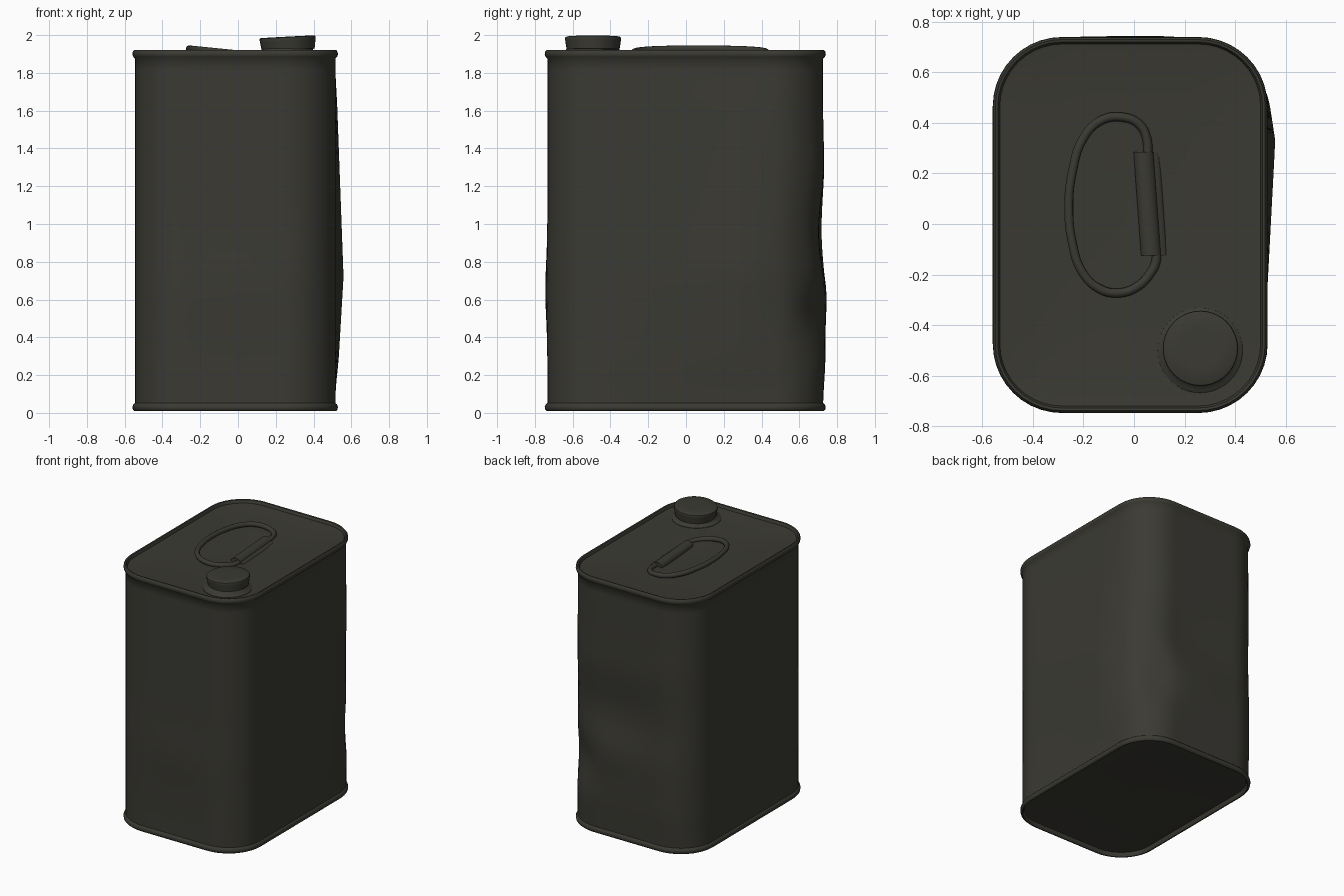
import bpy, bmesh, math
from mathutils import Vector, Matrix

if "Cube" in bpy.data.objects:
    bpy.data.objects.remove(bpy.data.objects["Cube"])

mat = bpy.data.materials.new("dark olive metal")
mat.diffuse_color = (0.043, 0.042, 0.033, 1)
mat.use_nodes = True
mat.node_tree.nodes["Principled BSDF"].inputs["Base Color"].default_value = mat.diffuse_color


def finish(ob, angle=40):
    if not ob.data.materials:
        ob.data.materials.append(mat)
    bpy.ops.object.select_all(action='DESELECT')
    ob.select_set(True)
    bpy.context.view_layer.objects.active = ob
    bpy.ops.object.shade_smooth_by_angle(angle=math.radians(angle))


def mesh_object(name, bm, angle=40):
    bmesh.ops.recalc_face_normals(bm, faces=bm.faces)
    me = bpy.data.meshes.new(name)
    bm.to_mesh(me)
    bm.free()
    ob = bpy.data.objects.new(name, me)
    bpy.context.collection.objects.link(ob)
    finish(ob, angle)
    return ob


def loft(bm, rings):
    """Skin closed rings of points and cap both ends."""
    vs = [[bm.verts.new(p) for p in r] for r in rings]
    n = len(vs[0])
    for a, b in zip(vs, vs[1:]):
        for i in range(n):
            bm.faces.new((a[i], a[(i + 1) % n], b[(i + 1) % n], b[i]))
    bm.faces.new(vs[0])
    bm.faces.new(vs[-1])


def rounded_rect(hx, hy, r, off, cx=-0.015, cy=-0.004, arc=10, side=14):
    """Rounded rectangle with subdivided sides, grown by off."""
    corners = []
    for sx, sy, a0 in ((1, 1, 0), (-1, 1, 90), (-1, -1, 180), (1, -1, 270)):
        c = Vector((cx + sx * (hx - r), cy + sy * (hy - r)))
        corners.append([c + (r + off) * Vector((math.cos(t), math.sin(t)))
                        for t in (math.radians(a0 + 90 * k / arc) for k in range(arc + 1))])
    pts = []
    for i, c in enumerate(corners):
        pts += c
        a, b = c[-1], corners[(i + 1) % 4][0]
        pts += [a.lerp(b, k / side) for k in range(1, side)]
    return pts


def bell(*terms):
    return math.exp(-sum(((v - c) / s) ** 2 for v, c, s in terms))


def tent(v, lo, peak, hi):
    return max(0, min((v - lo) / (peak - lo), (hi - v) / (hi - peak)))


def dent(p, z):
    """Bulges and dents around the back right corner."""
    x, y = p
    fade = min(1, max(0, z - 0.06) / 0.2, max(0, 1.87 - z) / 0.2)
    if fade == 0:
        return Vector((x, y, z))
    right = max(0, min(1, (x - 0.3) / 0.2))
    back = max(0, min(1, (y - 0.5) / 0.2))
    front = max(0, min(1, (-y - 0.5) / 0.2))
    dx = 0.044 * right * tent(z, -0.02, 0.72, 1.9) * tent(y, -0.5, 0.33, 0.62)
    dy = back * (0.012 * bell((z, 0.3, 0.5)) + 0.012 * bell((x, 0.05, 0.4), (z, 0.64, 0.15))
                 + 0.006 * bell((z, 1.32, 0.15)) - 0.027 * bell((x, 0.15, 0.45), (z, 0.95, 0.2)))
    dy -= 0.011 * front * bell((z, 0.65, 0.2), (x, 0, 0.35))
    d = 0.032 * bell((x, 0.38, 0.14), (y, 0.7, 0.14), (z, 0.53, 0.17))
    return Vector((x + (dx - d) * fade, y + (dy - d) * fade, z))


# Can body with rolled rims, recessed lid and base
profile = [(-0.03, 0.042), (-0.014, 0.04), (-0.01, 0.018), (-0.004, 0.01), (0.004, 0.01), (0.012, 0.018),
           (0.014, 0.032), (0.009, 0.045), (0.0, 0.052)]
profile += [(0, 0.052 + (1.876 - 0.052) * k / 30) for k in range(1, 31)]
profile += [(0.009, 1.884), (0.014, 1.898), (0.012, 1.912), (0.004, 1.922), (-0.006, 1.92),
            (-0.011, 1.91), (-0.014, 1.899), (-0.03, 1.896)]
bm = bmesh.new()
rings = [[dent(p, z) for p in rounded_rect(0.53, 0.73, 0.26, o)] for o, z in profile]
# Lid sinks a little close to the hinge
hinge = Vector((0.05, 0.08, 0))
for f, sink in ((0.5, 0.001), (0.7, 0.006), (0.85, 0.011)):
    rings.append([Vector((*p.lerp(hinge, f).xy, p.z - sink)) for p in rings[len(profile) - 1]])
loft(bm, rings)
mesh_object("can_body", bm, 50)


# Filler cap, slightly tilted, on a flared neck
def lathe(name, prof, m, n=40):
    bm = bmesh.new()
    loft(bm, [[m @ Vector((r * math.cos(2 * math.pi * k / n), r * math.sin(2 * math.pi * k / n), z))
               for k in range(n)] for r, z in prof])
    return mesh_object(name, bm)


tilt = Matrix.Rotation(math.radians(-3), 4, 'Y')
lathe("filler_cap", [(0.13, -0.02), (0.14, -0.016), (0.147, 0.03), (0.149, 0.042), (0.147, 0.049),
                     (0.142, 0.052), (0.08, 0.053)],
      Matrix.Translation((0.265, -0.492, 1.939)) @ tilt)
lathe("filler_neck", [(0.169, 1.885), (0.168, 1.898), (0.158, 1.904), (0.142, 1.911), (0.132, 1.93)],
      Matrix.Translation((0.262, -0.5, 0)))

# Wire handle lying on the lid
path = [(0.05, 0.24), (0.052, 0.33), (0.02, 0.395), (-0.05, 0.423), (-0.13, 0.41), (-0.2, 0.34),
        (-0.245, 0.2), (-0.258, 0.07), (-0.245, -0.07), (-0.205, -0.19), (-0.14, -0.255),
        (-0.065, -0.273), (0.01, -0.25), (0.065, -0.195), (0.088, -0.14), (0.078, -0.08)]
cu = bpy.data.curves.new("carry_handle", 'CURVE')
cu.dimensions = '3D'
cu.bevel_depth = 0.018
cu.bevel_resolution = 3
cu.resolution_u = 5
cu.use_fill_caps = True
sp = cu.splines.new('BEZIER')
sp.bezier_points.add(len(path) - 1)
for bp, (x, y) in zip(sp.bezier_points, path):
    bp.co = (x, y, 1.897 - 0.1 * (x - 0.05))
    bp.handle_left_type = bp.handle_right_type = 'AUTO'
handle = bpy.data.objects.new("carry_handle", cu)
bpy.context.collection.objects.link(handle)
bpy.ops.object.select_all(action='DESELECT')
handle.select_set(True)
bpy.context.view_layer.objects.active = handle
bpy.ops.object.convert(target='MESH')
finish(bpy.context.view_layer.objects.active, 60)


# Hinge sleeve holding the handle, with a low flange beside it
def sleeve(name, a, b, rx, rz, n=24):
    bm = bmesh.new()
    loft(bm, [[Vector(c) + Vector((rx * math.cos(2 * math.pi * k / n), 0,
                                   rz * math.sin(2 * math.pi * k / n))) for k in range(n)]
              for c in (a, b)])
    mesh_object(name, bm)


sleeve("hinge_sleeve", (0.038, 0.285, 1.888), (0.068, -0.125, 1.888), 0.04, 0.034)
sleeve("hinge_flange", (0.052, 0.285, 1.882), (0.081, -0.125, 1.882), 0.05, 0.018)
